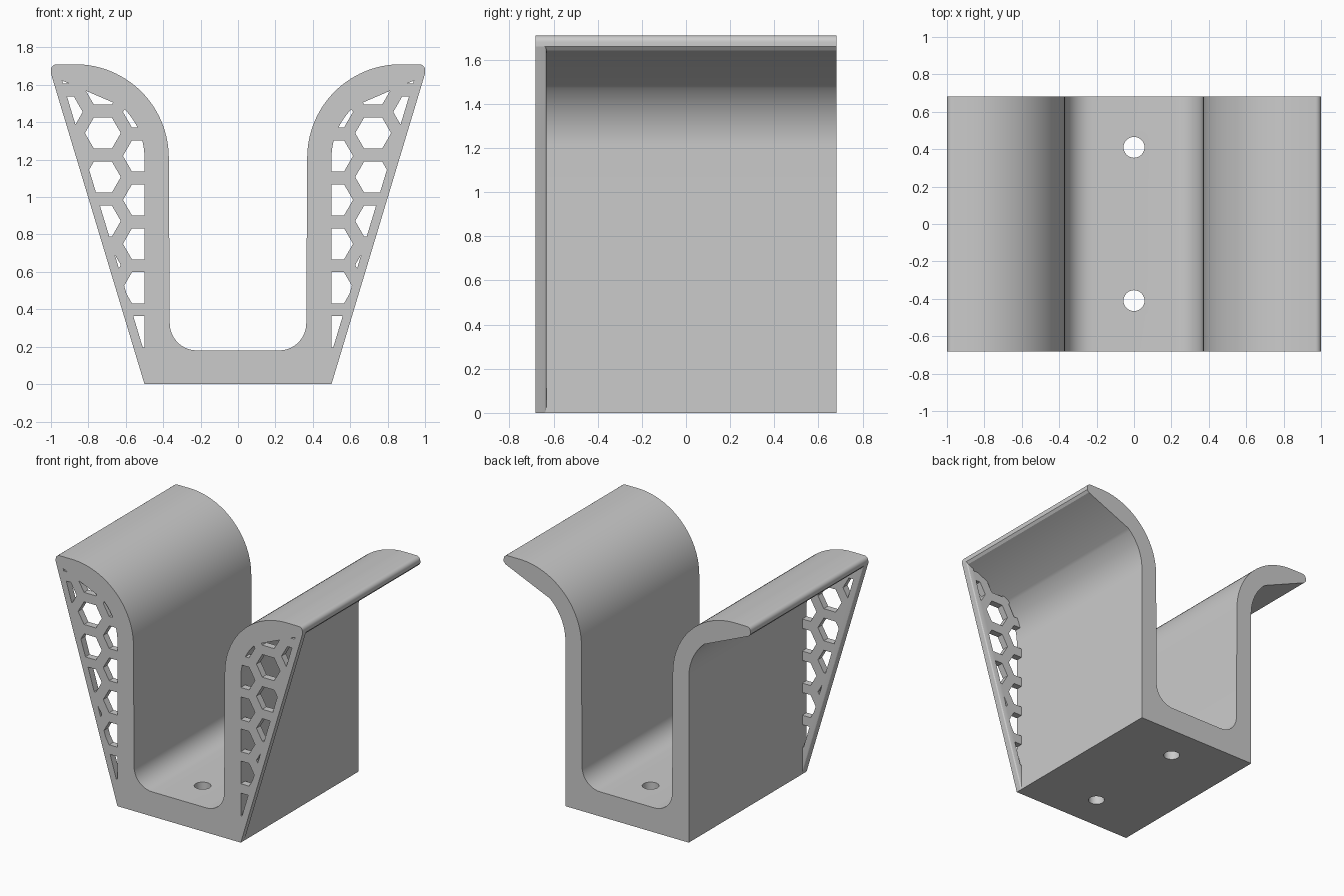
import bpy, bmesh
from math import sin, cos, pi, radians

cube = bpy.data.objects.get("Cube")
if cube:
    bpy.data.objects.remove(cube)

HALF = 0.682      # half depth of the bracket
RIB = 0.05        # thickness of the front ribs

grey = bpy.data.materials.new("light_grey")
grey.use_nodes = True
grey.diffuse_color = (0.6, 0.6, 0.6, 1)
grey.node_tree.nodes["Principled BSDF"].inputs["Base Color"].default_value = (0.6, 0.6, 0.6, 1)


def arc(cx, cz, r, a0, a1, n):
    """Points on an arc in the xz plane, angles in degrees."""
    angles = [radians(a0 + (a1 - a0) * i / n) for i in range(n + 1)]
    return [(cx + r * cos(a), cz + r * sin(a)) for a in angles]


def add_prism(bm, outline, y0, y1):
    """Extrude an xz outline from y0 to y1."""
    face = bm.faces.new([bm.verts.new((x, y0, z)) for x, z in outline])
    ext = bmesh.ops.extrude_face_region(bm, geom=[face])
    moved = [v for v in ext["geom"] if isinstance(v, bmesh.types.BMVert)]
    bmesh.ops.translate(bm, verts=moved, vec=(0, y1 - y0, 0))


def finish(name, bm):
    bmesh.ops.recalc_face_normals(bm, faces=bm.faces)
    mesh = bpy.data.meshes.new(name)
    bm.to_mesh(mesh)
    bm.free()
    mesh.materials.append(grey)
    obj = bpy.data.objects.new(name, mesh)
    bpy.context.collection.objects.link(obj)
    return obj


def cut(obj, cutter):
    mod = obj.modifiers.new("cut", "BOOLEAN")
    mod.operation = "DIFFERENCE"
    mod.solver = "EXACT"
    mod.object = cutter
    bpy.context.view_layer.objects.active = obj
    bpy.ops.object.modifier_apply(modifier=mod.name)
    bpy.data.objects.remove(cutter)


def smooth(obj):
    bpy.ops.object.select_all(action="DESELECT")
    obj.select_set(True)
    bpy.context.view_layer.objects.active = obj
    bpy.ops.object.shade_smooth_by_angle(angle=radians(20))


# Cradle: U channel whose walls flare out into lips
under = [(0.5, 0)] + arc(0.87, 1.21, 0.37, 180, 131.5, 14)
tip = [(0.985, 1.642), (1, 1.66)]
lip_top = arc(0.97, 1.68, 0.03, 0, 90, 6) + arc(0.87, 1.21, 0.5, 90, 180, 28)
fillet = arc(0.22, 0.325, 0.145, 0, -90, 10)
half = under + tip + lip_top + fillet
bm = bmesh.new()
add_prism(bm, half + [(-x, z) for x, z in reversed(half)], -HALF, HALF)
cradle = finish("cradle", bm)

# Two screw holes through the floor
bm = bmesh.new()
for y in (-0.41, 0.41):
    made = bmesh.ops.create_cone(bm, cap_ends=True, segments=32, radius1=0.056, radius2=0.056, depth=0.6)
    bmesh.ops.translate(bm, verts=made["verts"], vec=(0, y, 0.1))
cut(cradle, finish("screw_hole_cutter", bm))
smooth(cradle)


def border(p):
    """Distance in x from a point to the solid rim along the sloping rib edge."""
    return 0.45 + 0.302 * p[1] - p[0]


def clip(poly):
    """Keep the part of a polygon inside the rim."""
    out = []
    for p, q in zip(poly, poly[1:] + poly[:1]):
        a, b = border(p), border(q)
        if a > 0:
            out.append(p)
        if a * b < 0:
            t = a / (a - b)
            out.append((p[0] + t * (q[0] - p[0]), p[1] + t * (q[1] - p[1])))
    return out


# Honeycomb ribs closing the front below each lip
PITCH = 0.235
for side, name in ((1, "left_rib"), (-1, "right_rib")):
    bm = bmesh.new()
    add_prism(bm, [(side * x, z) for x, z in under + tip], -HALF, -HALF + RIB)
    # soften the rear sloping edge
    rear = [e for e in bm.edges
            if all(v.co.y > -HALF + RIB / 2 for v in e.verts)
            and abs(e.verts[0].co.z - e.verts[1].co.z) > 1.5]
    bmesh.ops.bevel(bm, geom=rear, offset=0.012, segments=4, profile=0.5, affect="EDGES")
    rib = finish(name, bm)

    bm = bmesh.new()
    for col in range(3):
        for row in range(7):
            cx = 0.519 + col * PITCH * 0.866
            cz = 0.28 + row * PITCH - (0.113 if col == 1 else 0) 
            hexagon = clip(arc(cx, cz, 0.096, 0, 300, 5))
            if len(hexagon) > 2:
                add_prism(bm, [(side * x, z) for x, z in hexagon], -HALF - 0.1, -HALF + 0.2)
    cut(rib, finish("honeycomb_cutter", bm))
    smooth(rib)
